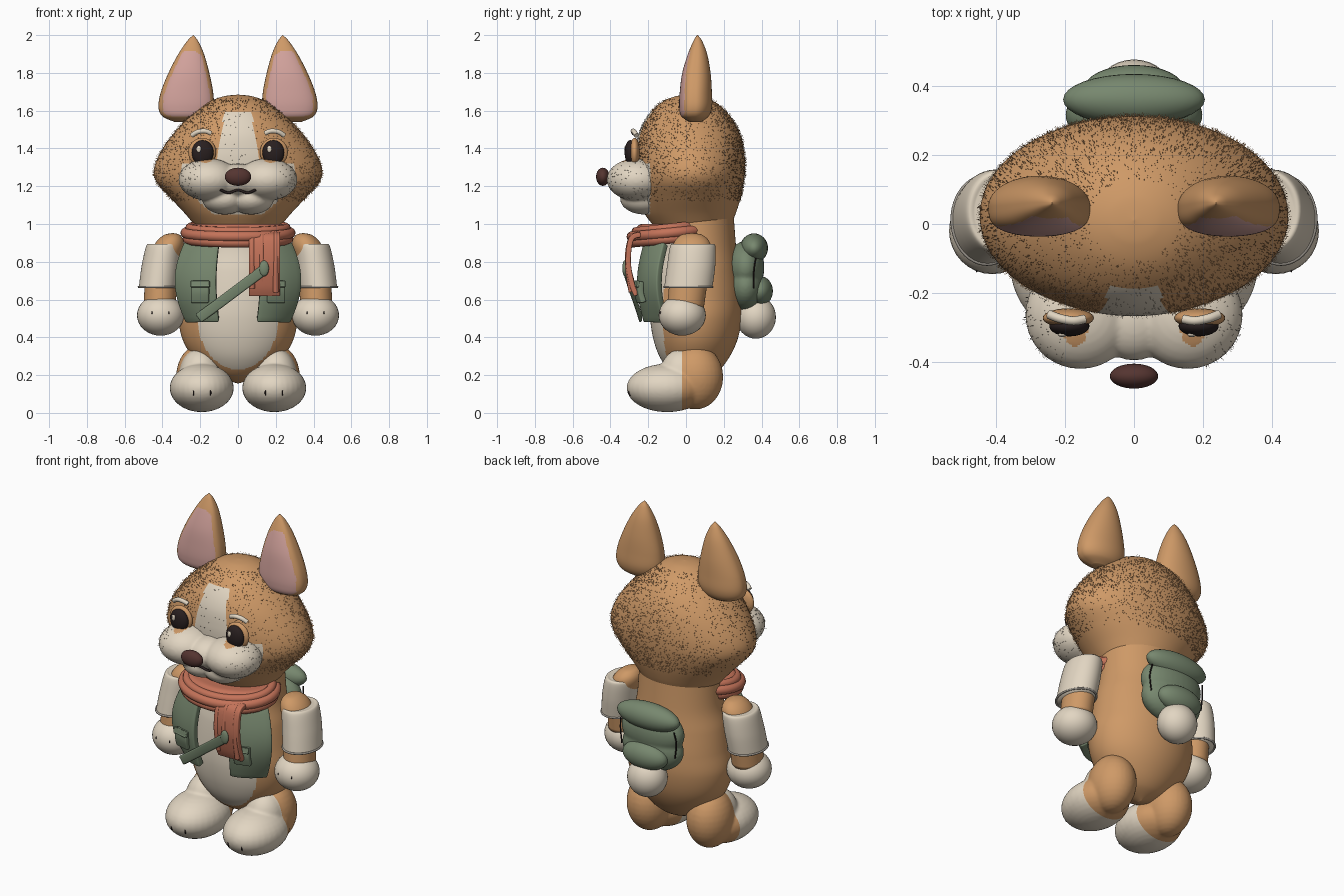
import bpy, bmesh, math, random
from mathutils import Vector, Matrix

random.seed(4)
if "Cube" in bpy.data.objects:
    bpy.data.objects.remove(bpy.data.objects["Cube"], do_unlink=True)


def material(name, *rgb):
    m = bpy.data.materials.new(name)
    m.use_nodes = True
    m.diffuse_color = (*rgb, 1)
    node = m.node_tree.nodes["Principled BSDF"]
    node.inputs["Base Color"].default_value = (*rgb, 1)
    node.inputs["Roughness"].default_value = 0.8
    return m


ORANGE = material("orange fur", .62, .32, .135)
CREAM = material("cream fur", .76, .67, .54)
GREEN = material("sage cloth", .185, .245, .158)
CORAL = material("coral cloth", .55, .17, .10)
PINK = material("ear pink", .64, .36, .33)
BROWN = material("nose brown", .09, .035, .03)
BLACK = material("eye black", .022, .014, .014)
GREY = material("hem grey", .36, .33, .29)


def finish(name, bm, mats, rule=None):
    """Make an object; rule(centre, normal) gives each face its colour slot."""
    bmesh.ops.recalc_face_normals(bm, faces=bm.faces)
    bm.normal_update()
    for f in bm.faces:
        f.smooth = True
        if rule:
            f.material_index = int(rule(f.calc_center_median(), f.normal))
    me = bpy.data.meshes.new(name)
    bm.to_mesh(me)
    bm.free()
    for m in mats:
        me.materials.append(m)
    ob = bpy.data.objects.new(name, me)
    bpy.context.collection.objects.link(ob)
    return ob


def spline(pts, sub):
    """Smooth path through points of any dimension."""
    out = []
    for i in range(len(pts) - 1):
        p0, p1, p2, p3 = (pts[max(0, min(len(pts) - 1, i + k))] for k in (-1, 0, 1, 2))
        for j in range(sub):
            t = j / sub
            out.append([b + t / 2 * (c - a + t * (2 * a - 5 * b + 4 * c - d + t * (3 * (b - c) + d - a)))
                        for a, b, c, d in zip(p0, p1, p2, p3)])
    return out + [list(pts[-1])]


def loft(name, rows, mats, rule=None, seg=144, sub=14, front=1):
    """Stack of ellipses: height, centre x, half width, front y, back y.
    A front power under 1 flattens the front."""
    bm = bmesh.new()
    rings = []
    angles = [2 * math.pi * i / seg for i in range(seg)]
    waves = [(math.cos(a), math.sin(a) if a < math.pi else -abs(math.sin(a)) ** front) for a in angles]
    for z, cx, rx, yf, yb in spline(rows, sub):
        rings.append([bm.verts.new((cx + max(rx, .001) * c, (yf + yb) / 2 + (yb - yf) / 2 * s, z))
                      for c, s in waves])
    for a, b in zip(rings, rings[1:]):
        for i in range(seg):
            j = (i + 1) % seg
            bm.faces.new((a[i], a[j], b[j], b[i]))
    bm.faces.new(rings[0])
    bm.faces.new(rings[-1])
    return finish(name, bm, mats, rule)


def add_blob(bm, loc, size, seg=32):
    bmesh.ops.create_uvsphere(bm, u_segments=seg, v_segments=seg // 2, radius=1,
                              matrix=Matrix.Translation(loc) @ Matrix.Diagonal((*size, 1)))


def blob(name, loc, size, mat, seg=32):
    bm = bmesh.new()
    add_blob(bm, loc, size, seg)
    return finish(name, bm, [mat])


def blend(name, parts, mats, rule=None, cut=None):
    """Melt several blobs into one skin, with a clean edge at an optional y plane."""
    bm = bmesh.new()
    for loc, size in parts:
        add_blob(bm, loc, size)
    ob = finish(name, bm, mats)
    mod = ob.modifiers.new("skin", "REMESH")
    mod.mode, mod.voxel_size = "VOXEL", .008
    ob.modifiers.new("soften", "SMOOTH").iterations = 8
    skin = bpy.data.meshes.new_from_object(ob.evaluated_get(bpy.context.evaluated_depsgraph_get()))
    bpy.data.objects.remove(ob, do_unlink=True)
    bm = bmesh.new()
    bm.from_mesh(skin)
    if cut is not None:
        bmesh.ops.bisect_plane(bm, geom=bm.verts[:] + bm.edges[:] + bm.faces[:],
                               plane_co=(0, cut, 0), plane_no=(0, 1, 0))
    return finish(name, bm, mats, rule)


def tube(name, pts, radius, mat, cyclic=False):
    cu = bpy.data.curves.new(name, "CURVE")
    cu.dimensions, cu.bevel_depth, cu.bevel_resolution = "3D", radius, 3
    cu.use_fill_caps = True
    path = pts if cyclic else spline(pts, 6)
    sp = cu.splines.new("POLY")
    sp.points.add(len(path) - 1)
    for p, co in zip(sp.points, path):
        p.co = (*co, 1)
    sp.use_cyclic_u, sp.use_smooth = cyclic, True
    cu.materials.append(mat)
    bpy.context.collection.objects.link(bpy.data.objects.new(name, cu))


def sheet(name, grid, thick, mat):
    """Cloth panel from a grid of points, thickened and rounded."""
    bm = bmesh.new()
    rows = [[bm.verts.new(p) for p in row] for row in grid]
    for a, b in zip(rows, rows[1:]):
        for i in range(len(a) - 1):
            bm.faces.new((a[i], a[i + 1], b[i + 1], b[i]))
    ob = finish(name, bm, [mat])
    sol = ob.modifiers.new("thickness", "SOLIDIFY")
    sol.thickness, sol.offset = thick, 0
    bev = ob.modifiers.new("soft edge", "BEVEL")
    bev.width, bev.segments, bev.angle_limit = .008, 3, math.radians(50)


def ribbon(name, pts, side, thick, mat):
    side = Vector(side)
    sheet(name, [[Vector(p) + side * k for k in (-1, 0, 1)] for p in spline(pts, 6)], thick, mat)


def fuzz(name, ob, count, slot, rule):
    """Short fine hairs scattered over part of one colour of a surface."""
    faces = [p for p in ob.data.polygons if p.material_index == slot and rule(p.center)]
    bm = bmesh.new()
    for p in random.choices(faces, [f.area for f in faces], k=count):
        c = ob.data.vertices[random.choice(p.vertices)].co.lerp(p.center, random.random())
        tip = c + p.normal * .01 + Vector([random.uniform(-.004, .004) for _ in range(3)])
        w = p.normal.orthogonal() * .0006
        bm.faces.new([bm.verts.new(v) for v in (c - w, c + w, tip)])
    finish(name, bm, [ob.data.materials[slot]])


# Body with cream belly
loft("body", [(.155, 0, .0, .04, .06), (.2, 0, .13, -.06, .15), (.28, 0, .225, -.13, .22),
              (.38, 0, .29, -.17, .27), (.5, 0, .315, -.19, .295), (.62, 0, .30, -.19, .295),
              (.75, 0, .28, -.18, .28), (.88, 0, .25, -.16, .265), (1.08, 0, .24, -.16, .25)],
     [ORANGE, CREAM],
     lambda c, n: c.y < 0 and c.z < .95 and (c.x / .213) ** 2 + (min(c.z - .5, 0) / .27) ** 2 < 1)

# Head with face blaze
head = loft("head", [(1.0, 0, .235, -.18, .24), (1.06, 0, .285, -.222, .265), (1.14, 0, .36, -.25, .29),
                     (1.22, 0, .43, -.262, .305), (1.29, 0, .445, -.265, .312), (1.38, 0, .41, -.265, .308),
                     (1.48, 0, .34, -.25, .285), (1.57, 0, .255, -.205, .235), (1.64, 0, .165, -.135, .16),
                     (1.675, 0, .08, -.06, .085), (1.685, 0, 0, .01, .012)], [ORANGE, CREAM],
            lambda c, n: c.y < -.1 and (1.05 < c.z < 1.32 and c.y < -.19
                                        or 1.3 < c.z < 1.59 and abs(c.x) < .07 + .2 * (1.59 - c.z)))
muzzle = blend("muzzle", [((s * .155, -.262, 1.235), (.16, .158, .112)) for s in (-1, 1)]
               + [((s * .07, -.22, 1.135), (.12, .13, .085)) for s in (-1, 1)]
               + [((0, -.27, 1.23), (.12, .125, .09))], [CREAM, ORANGE],
               lambda c, n: c.z > 1.28 and ((abs(c.x) - .17) / .036) ** 2 + ((c.y + .3) / .055) ** 2 < 1)
for slot, count in ((0, 8500), (1, 300)):
    fuzz("head_fuzz", head, count, slot, lambda c: 1.12 < c.z < 1.66)
fuzz("muzzle_fuzz", muzzle, 500, 0, lambda c: abs(c.x) > .2)
blob("nose", (0, -.44, 1.25), (.07, .036, .048), BROWN)
tube("mouth", [(-.095, -.384, 1.182), (-.05, -.368, 1.165), (0, -.374, 1.18),
               (.05, -.368, 1.165), (.095, -.384, 1.182)], .007, BLACK)

ring = [2 * math.pi * i / 48 for i in range(48)]
for s, side in ((1, "left"), (-1, "right")):
    # Ears with flat pink fronts
    loft(side + "_ear", [(1.54, s * .275, .06, .02, .08), (1.57, s * .278, .122, -.025, .12),
                         (1.62, s * .275, .146, -.036, .138), (1.70, s * .27, .138, -.033, .137),
                         (1.80, s * .26, .108, -.02, .13), (1.90, s * .248, .068, .01, .112),
                         (1.97, s * .24, .028, .04, .085), (2.0, s * .237, .0, .058, .062)],
         [ORANGE, PINK], lambda c, n: n.y < -.78 and c.z > 1.57
         and ((c.x * s - .255) / .142) ** 2 + (max(c.z - 1.62, 0) / .3) ** 2 < 1, 96, 10, .6)
    # Eyes and brows
    blob(side + "_eye_rim", (s * .19, -.272, 1.38), (.074, .028, .076), ORANGE)
    blob(side + "_eye", (s * .187, -.295, 1.378), (.058, .03, .066), BLACK)
    blob(side + "_eye_glint", (s * .187 - .02, -.32, 1.396), (.013, .007, .018), CREAM, 16)
    tube(side + "_brow", [(s * .245, -.262, 1.468), (s * .215, -.273, 1.487),
                          (s * .175, -.28, 1.492), (s * .143, -.275, 1.48)], .013, CREAM)
    # Arms, sleeves and paws
    loft(side + "_arm", [(.952, s * .345, .0, .03, .032), (.94, s * .35, .045, -.03, .09),
                         (.89, s * .365, .078, -.068, .13), (.78, s * .40, .085, -.08, .125),
                         (.56, s * .415, .085, -.1, .095)], [ORANGE], None, 40, 8)
    loft(side + "_sleeve", [(.892, s * .39, .07, -.06, .13), (.885, s * .393, .092, -.083, .155),
                            (.78, s * .41, .1, -.1, .155), (.665, s * .425, .1, -.115, .14)],
         [CREAM], None, 48, 8)
    tube(side + "_hem", [(s * .425 + .1 * math.cos(a), .012 + .127 * math.sin(a), .667) for a in ring],
         .006, GREY, True)
    blob(side + "_paw", (s * .41, -.02, .517), (.125, .125, .108), CREAM)
    for k in (-1, 1):
        blob(side + "_paw_claw", (s * .41 + k * .045, -.133, .53), (.003, .007, .008), BLACK, 8)
        blob(side + "_toe_claw", (s * .19 + k * .045, -.296, .11), (.004, .01, .02), BLACK, 12)
    # Legs, orange behind and cream in front
    blend(side + "_leg", [((s * .192, -.1, .132), (.17, .215, .128)), ((s * .2, .05, .19), (.128, .147, .172)),
                          ((s * .2, -.02, .2), (.11, .12, .14))], [ORANGE, CREAM],
          lambda c, n: c.y < -.02, -.02)
    # Vest panel and pocket
    grid = []
    for i in range(15):
        v = i / 14
        outer = .245 + .08 * math.sin(math.pi * min(1, .08 + .8 * v))
        inner = .10 + .015 * math.sin(math.pi * v)
        bulge = .035 * math.sin(math.pi * v)
        grid.append([(s * (inner + (outer - inner) * u / 8), -.205 - bulge + .1 * (u / 8) ** 2, .485 + .41 * v)
                     for u in range(9)])
    sheet(side + "_vest_panel", grid, .04, GREEN)
    ribbon(side + "_vest_pocket", [(s * .2, -.235, .585), (s * .2, -.25, .64), (s * .2, -.248, .695)],
           (.046, .012 * s, 0), .03, GREEN)
    ribbon(side + "_pocket_flap", [(s * .2, -.268, .665), (s * .2, -.262, .7)],
           (.05, .012 * s, 0), .015, GREEN)
    # Backpack seam
    tube(side + "_pack_seam", [(s * .178, .37, .82), (s * .188, .36, .75), (s * .178, .36, .66)], .004, BLACK)

# Scarf wraps and hanging end
loft("scarf_core", [(.905, 0, .25, -.25, .09), (.95, 0, .265, -.27, .1), (.995, 0, .245, -.25, .09),
                    (1.0, 0, .2, -.2, .08)], [CORAL], None, 64, 4)
for z, grow, r in ((.922, .012, .027), (.953, .022, .028), (.98, .0, .024)):
    tube("scarf_wrap", [((.255 + grow) * math.cos(a), -.08 + (.185 + grow) * math.sin(a), z + .02 * math.sin(a))
                        for a in ring], r, CORAL, True)
ribbon("scarf_end", [(.14, -.24, .945), (.14, -.29, .92), (.14, -.306, .8), (.14, -.285, .68), (.14, -.262, .622)],
       (.082, 0, 0), .028, CORAL)
for x, low in ((.075, .66), (.125, .7), (.2, .64)):
    tube("scarf_fold", [(x, -.25, .945), (x, -.292, .92), (x, -.309, .8), (x, -.289, low)], .016, CORAL)

# Cross strap and buckle leaf
ribbon("cross_strap", [(-.21, -.24, .5), (-.1, -.265, .58), (.02, -.297, .67), (.14, -.325, .76)],
       (-.016, 0, .022), .016, GREEN)
blob("strap_leaf", (.138, -.325, .765), (.026, .012, .042), GREEN, 16)

# Backpack and tail
blend("pack_body", [((0, .315, .77), (.2, .1, .14)), ((0, .315, .67), (.195, .1, .135))], [GREEN])
blob("pack_flap", (0, .36, .872), (.205, .074, .078), GREEN)
blob("pack_pocket", (0, .39, .645), (.145, .07, .08), GREEN)
blob("tail", (0, .37, .507), (.115, .106, .114), CREAM)
